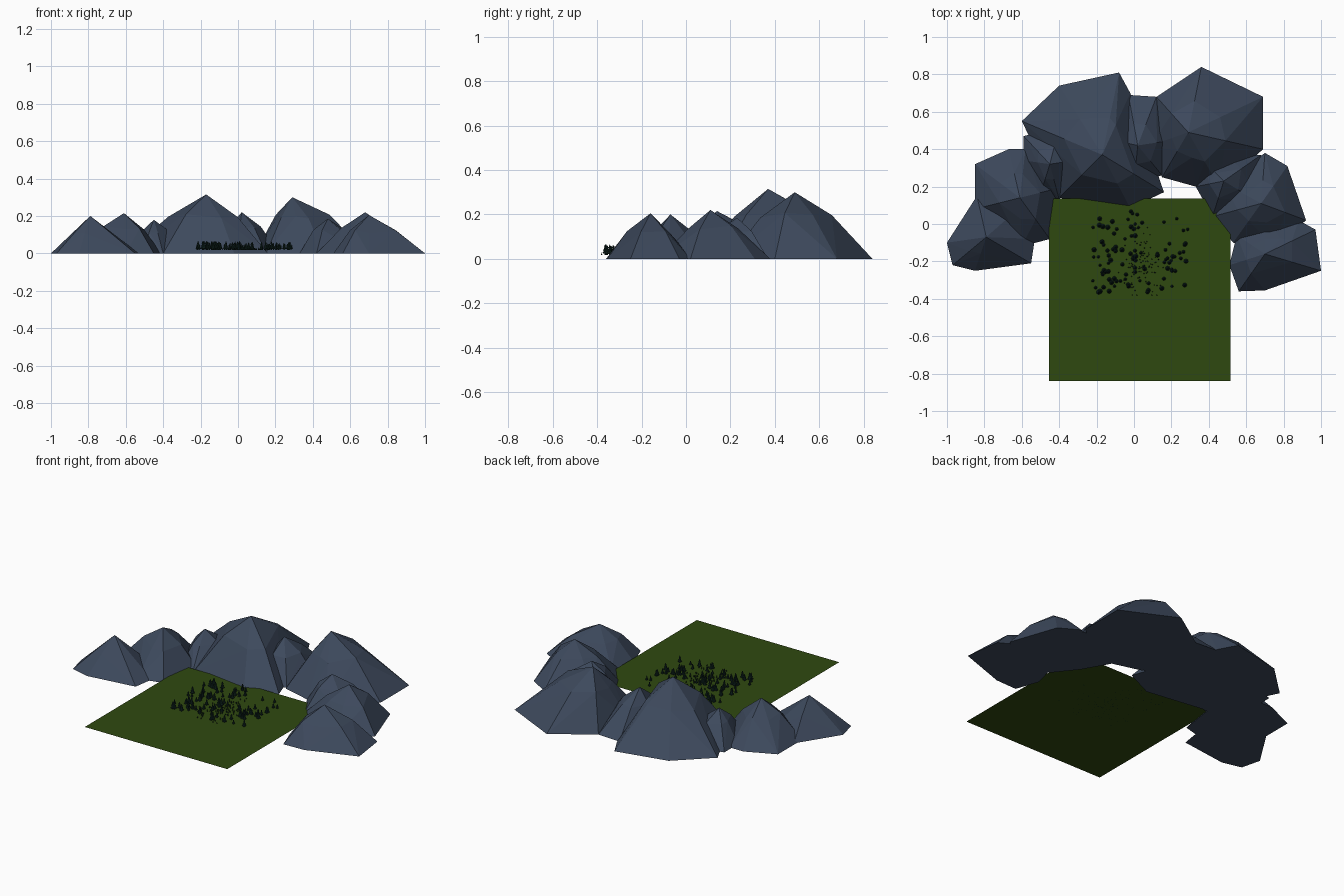
import bpy, bmesh, math, random
from mathutils import Vector

if "Cube" in bpy.data.objects:
    bpy.data.objects.remove(bpy.data.objects["Cube"])

random.seed(7)


def material(name, rgb):
    m = bpy.data.materials.new(name)
    m.diffuse_color = (*rgb, 1)
    m.use_nodes = True
    m.node_tree.nodes["Principled BSDF"].inputs["Base Color"].default_value = m.diffuse_color
    return m


ROCK = material("slate rock", (0.046, 0.066, 0.107))
GRASS = material("grass green", (0.028, 0.066, 0.005))
PINE = material("dark pine", (0.004, 0.015, 0.012))


def finish(bm, name, mat):
    me = bpy.data.meshes.new(name)
    bm.to_mesh(me)
    bm.free()
    me.materials.append(mat)
    ob = bpy.data.objects.new(name, me)
    bpy.context.collection.objects.link(ob)
    return ob


def mountain(name, apex, base, bulge=0.64):
    """Faceted peak: hull of a base outline, an uneven shoulder and the apex."""
    bm = bmesh.new()
    top = Vector(apex)
    bm.verts.new(top)
    for i, (x, y) in enumerate(base):
        foot = Vector((x, y, 0))
        bm.verts.new(foot)
        t = 0.48 + random.uniform(-0.06, 0.06)
        p = top.lerp(foot, t)
        p.z = top.z * (bulge + random.uniform(-0.05, 0.05))
        bm.verts.new(p)
    res = bmesh.ops.convex_hull(bm, input=bm.verts)
    loose = [v for v in bm.verts if not v.link_faces]
    bmesh.ops.delete(bm, geom=loose, context='VERTS')
    bmesh.ops.recalc_face_normals(bm, faces=bm.faces)
    return finish(bm, name, ROCK)


# Mountain arc, from the left front round the back to the right front
mountain("left_front_mountain", (-0.79, -0.07, 0.20),
         [(-1, -0.1), (-0.97, -0.22), (-0.85, -0.25), (-0.55, -0.21),
          (-0.53, -0.08), (-0.62, 0.08), (-0.84, 0.15)], 0.56)
mountain("left_mountain", (-0.61, 0.14, 0.215),
         [(-0.85, 0.32), (-0.67, 0.40), (-0.58, 0.40), (-0.41, 0.19),
          (-0.45, -0.08), (-0.60, -0.12), (-0.85, 0.08)])
mountain("left_foothill", (-0.45, 0.32, 0.18),
         [(-0.59, 0.47), (-0.40, 0.52), (-0.25, 0.35), (-0.40, 0.13),
          (-0.50, 0.16), (-0.59, 0.34)])
mountain("back_left_mountain", (-0.17, 0.37, 0.315),
         [(-0.60, 0.55), (-0.40, 0.74), (-0.08, 0.81), (-0.02, 0.70),
          (0.16, 0.17), (-0.02, 0.085), (-0.40, 0.14)])
mountain("back_foothill", (0.02, 0.42, 0.22),
         [(-0.03, 0.69), (0.12, 0.68), (0.22, 0.45), (0.15, 0.26),
          (0.0, 0.22), (-0.12, 0.45)])
mountain("back_right_mountain", (0.29, 0.49, 0.30),
         [(0.12, 0.68), (0.36, 0.84), (0.69, 0.68), (0.69, 0.40),
          (0.46, 0.19), (0.33, 0.20), (0.15, 0.25), (0.09, 0.42)])
mountain("right_foothill", (0.48, 0.23, 0.185),
         [(0.38, 0.33), (0.50, 0.36), (0.68, 0.37), (0.66, 0.12),
          (0.42, 0.04), (0.33, 0.20)])
mountain("right_mountain", (0.68, 0.11, 0.22),
         [(0.70, 0.38), (0.82, 0.31), (0.92, 0.02), (0.75, -0.12),
          (0.53, -0.10), (0.42, 0.04), (0.48, 0.22)])
mountain("right_front_mountain", (0.70, -0.16, 0.205),
         [(0.88, 0.02), (0.97, -0.03), (1.0, -0.25), (0.70, -0.355),
          (0.56, -0.36), (0.51, -0.22), (0.55, -0.06), (0.7, 0.03)], 0.58)

# Flat meadow
Z = 0.018
bm = bmesh.new()
bm.faces.new([bm.verts.new((x, y, Z)) for x, y in
              [(-0.455, -0.84), (0.515, -0.84), (0.515, 0.135), (-0.455, 0.135)]])
finish(bm, "meadow", GRASS)


def cone(bm, x, y, z, r1, r2, h, sides):
    """Closed tapered tier standing at height z."""
    out = bmesh.ops.create_cone(bm, cap_ends=True, segments=sides,
                                radius1=r1, radius2=r2, depth=h)
    bmesh.ops.translate(bm, verts=out["verts"], vec=(x, y, z + h / 2))


def pine(bm, x, y, h):
    r = h * 0.27
    cone(bm, x, y, Z, r * 0.3, r * 0.25, h * 0.2, 6)
    for start, height, width in [(0.15, 0.4, 1.0), (0.4, 0.35, 0.75), (0.65, 0.35, 0.5)]:
        cone(bm, x, y, Z + h * start, r * width, 0, h * height, 8)


# Pine wood scattered over the meadow, denser towards the middle
bm = bmesh.new()
for i in range(62):
    pine(bm, random.uniform(-0.22, 0.02), random.uniform(-0.37, 0.07),
         random.uniform(0.028, 0.05))
for i in range(26):
    pine(bm, random.uniform(0.0, 0.29), random.uniform(-0.37, 0.04),
         random.uniform(0.028, 0.048))
for i in range(16):
    pine(bm, random.uniform(0.16, 0.28), random.uniform(-0.25, -0.1),
         random.uniform(0.03, 0.05))
finish(bm, "pine_trees", PINE)

# Tiny saplings in the clearing
bm = bmesh.new()
for i in range(110):
    x, y = random.gauss(0.04, 0.05), random.gauss(-0.23, 0.08)
    cone(bm, max(-0.1, min(0.2, x)), max(-0.38, min(0.0, y)), Z,
         0.003, 0, random.uniform(0.008, 0.016), 5)
finish(bm, "saplings", PINE)
